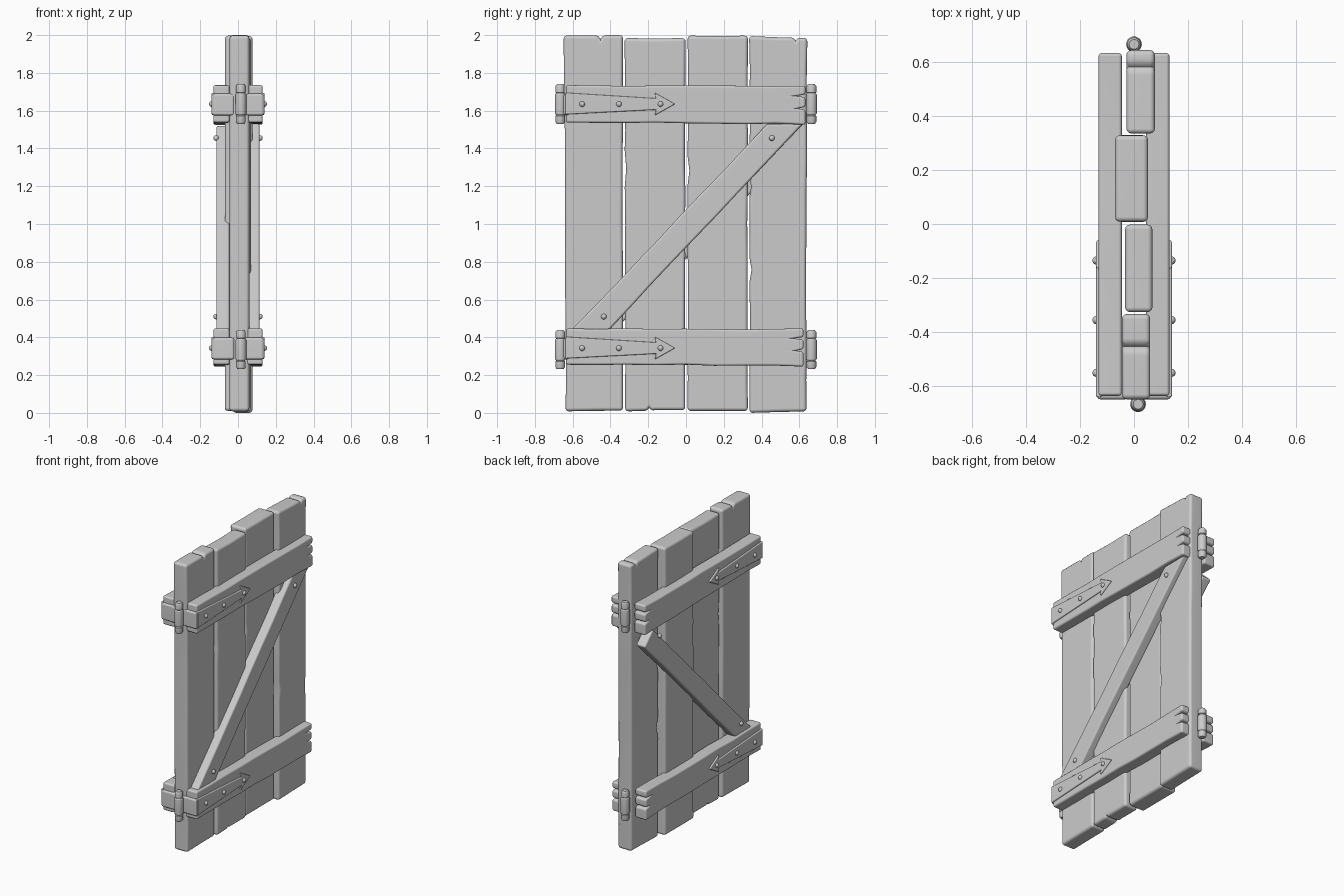
import bpy, bmesh, math, random
from mathutils import Vector

if "Cube" in bpy.data.objects:
    bpy.data.objects.remove(bpy.data.objects["Cube"])

random.seed(4)
grey = bpy.data.materials.new("plain_grey")
grey.diffuse_color = (0.6, 0.6, 0.6, 1)
grey.use_nodes = True
grey.node_tree.nodes["Principled BSDF"].inputs["Base Color"].default_value = grey.diffuse_color


def finish(name, bm):
    """Turn a bmesh into a smooth-shaded object with flat main faces."""
    me = bpy.data.meshes.new(name)
    bm.to_mesh(me)
    bm.free()
    me.materials.append(grey)
    me.shade_smooth()
    me.set_sharp_from_angle(angle=math.radians(46))
    ob = bpy.data.objects.new(name, me)
    bpy.context.collection.objects.link(ob)
    mod = ob.modifiers.new("weighted_normals", 'WEIGHTED_NORMAL')
    mod.keep_sharp = True
    return ob


def worn(corners, jitter=0.004, step=0.16, notches=()):
    """Rough up a counter-clockwise (y, z) outline; notches: (edge, t, half width, depth)."""
    out = []
    for i, a in enumerate(corners):
        a, b = Vector(a), Vector(corners[(i + 1) % len(corners)])
        d = b - a
        length = d.length
        inward = Vector((-d.y, d.x)) / length
        cuts = [n for n in notches if n[0] == i]
        n = max(1, round(length / step))
        pts = [(k / n, random.uniform(0, jitter)) for k in range(1, n)]
        for _, t, w, depth in cuts:
            w /= length
            pts = [p for p in pts if abs(p[0] - t) > 1.6 * w]
            pts += [(t - w, 0), (t, depth), (t + w, 0)]
        out.append(a)
        out += [a + d * t + inward * off for t, off in sorted(pts)]
    return out


def prism(name, outline, x0, x1, bevel=0.014):
    """Extrude a (y, z) outline from x0 to x1 and round its convex edges."""
    bm = bmesh.new()
    lo = [bm.verts.new((x0, p[0], p[1])) for p in outline]
    hi = [bm.verts.new((x1, p[0], p[1])) for p in outline]
    n = len(lo)
    bm.faces.new(lo[::-1])
    bm.faces.new(hi)
    for i in range(n):
        j = (i + 1) % n
        bm.faces.new((lo[i], lo[j], hi[j], hi[i]))
    bmesh.ops.recalc_face_normals(bm, faces=bm.faces[:])
    edges = [e for e in bm.edges if e.calc_face_angle_signed() > 0.6]
    bmesh.ops.bevel(bm, geom=edges, offset=bevel, segments=3, profile=0.5,
                    affect='EDGES', clamp_overlap=False)
    return finish(name, bm)


def rect(y0, y1, z0, z1):
    return [(y0, z0), (y1, z0), (y1, z1), (y0, z1)]


def rivet(name, x, y, z):
    bm = bmesh.new()
    bmesh.ops.create_uvsphere(bm, u_segments=14, v_segments=8, radius=0.015)
    finish(name, bm).location = (x, y, z)


def pin(name, x, y, z0, z1):
    """Hinge pin: lathed profile with a wider middle knuckle."""
    mid, h = (z0 + z1) / 2, (z1 - z0) / 2
    prof = [(0, -h), (0.018, -h), (0.026, -h + 0.01), (0.026, -0.062), (0.021, -0.058),
            (0.029, -0.05), (0.029, 0.05), (0.021, 0.058), (0.026, 0.062),
            (0.026, h - 0.01), (0.018, h), (0, h)]
    bm = bmesh.new()
    vs = [bm.verts.new((r, 0, z)) for r, z in prof]
    es = [bm.edges.new(p) for p in zip(vs, vs[1:])]
    bmesh.ops.spin(bm, geom=vs + es, cent=(0, 0, 0), axis=(0, 0, 1),
                   angle=math.tau, steps=18)
    bmesh.ops.remove_doubles(bm, verts=bm.verts[:], dist=1e-4)
    bmesh.ops.recalc_face_normals(bm, faces=bm.faces[:])
    finish(name, bm).location = (x, y, mid)


# four upright planks, staggered in depth, with small chips
planks = [
    ([(-0.638, 0.008), (-0.333, 0.012), (-0.333, 2.0), (-0.648, 1.998)], -0.045, 0.06,
     [(2, 0.38, 0.012, 0.02), (1, 0.3, 0.1, 0.008)]),
    ([(-0.322, 0.008), (-0.004, 0.014), (-0.002, 1.985), (-0.326, 1.985)], -0.033, 0.068,
     [(0, 0.4, 0.012, 0.015), (3, 0.35, 0.1, 0.008)]),
    ([(0.008, 0.01), (0.328, 0.01), (0.328, 1.997), (0.008, 1.997)], -0.07, 0.052,
     [(3, 0.36, 0.08, 0.01), (1, 0.78, 0.06, 0.006)]),
    ([(0.336, 0.0), (0.638, 0.008), (0.643, 1.985), (0.334, 1.995)], -0.028, 0.077,
     [(2, 0.2, 0.012, 0.015), (3, 0.62, 0.07, 0.012), (3, 0.4, 0.06, 0.01)]),
]
for i, (corners, x0, x1, cuts) in enumerate(planks):
    prism(f"plank_{i + 1}", worn(corners, notches=cuts), x0, x1, 0.018)

# parts on both faces of the door
for side, s in (("right", 1), ("left", -1)):
    def span(a, b):
        return (a, b) if s > 0 else (-b, -a)

    # cross boards with split ends
    end_cracks = [(1, 0.42, 0.007, 0.04), (1, 0.74, 0.007, 0.05)]
    for level, corners in (
            ("upper", [(-0.635, 1.537), (0.632, 1.525), (0.632, 1.732), (-0.635, 1.735)]),
            ("lower", [(-0.635, 0.255), (0.622, 0.245), (0.622, 0.447), (-0.635, 0.447)])):
        prism(f"{side}_{level}_board", worn(corners, 0.006, notches=end_cracks),
              *span(0.045, 0.131), 0.012)

    # diagonal brace: mitred on the right, square-ended on the left
    if s > 0:
        brace = [(-0.61, 0.435), (-0.41, 0.435), (0.62, 1.53), (0.43, 1.53)]
    else:
        brace = [(-0.575, 0.42), (-0.48, 0.33), (0.615, 1.435), (0.52, 1.525)]
    prism(f"{side}_brace", worn(brace, 0.004), *span(0.045, 0.115), 0.012)
    for k, (y, z) in enumerate(((-0.435, 0.51), (0.455, 1.455))):
        rivet(f"{side}_brace_rivet_{k + 1}", s * 0.116, y, z)

    # arrow-tipped hinge straps with rivets, and leaves at the hinge edge
    for level, z in (("upper", 1.635), ("lower", 0.343)):
        strap = [(-0.64, z - 0.055), (-0.16, z - 0.03), (-0.165, z - 0.06), (-0.058, z),
                 (-0.165, z + 0.06), (-0.16, z + 0.03), (-0.64, z + 0.06)]
        prism(f"{side}_{level}_strap", strap, *span(0.12, 0.14), 0.006)
        for k, y in enumerate((-0.55, -0.355, -0.135)):
            rivet(f"{side}_{level}_strap_rivet_{k + 1}", s * 0.139, y, z)
        prism(f"{side}_{level}_hinge_leaf", rect(-0.648, -0.615, z - 0.06, z + 0.055),
              *span(0.02, 0.136), 0.012)

# vertical hinge pins on both edges
for level, z0, z1 in (("upper", 1.53, 1.74), ("lower", 0.232, 0.438)):
    pin(f"front_{level}_hinge_pin", 0.015, -0.666, z0, z1)
    pin(f"back_{level}_hinge_pin", 0.0, 0.664, z0, z1)
